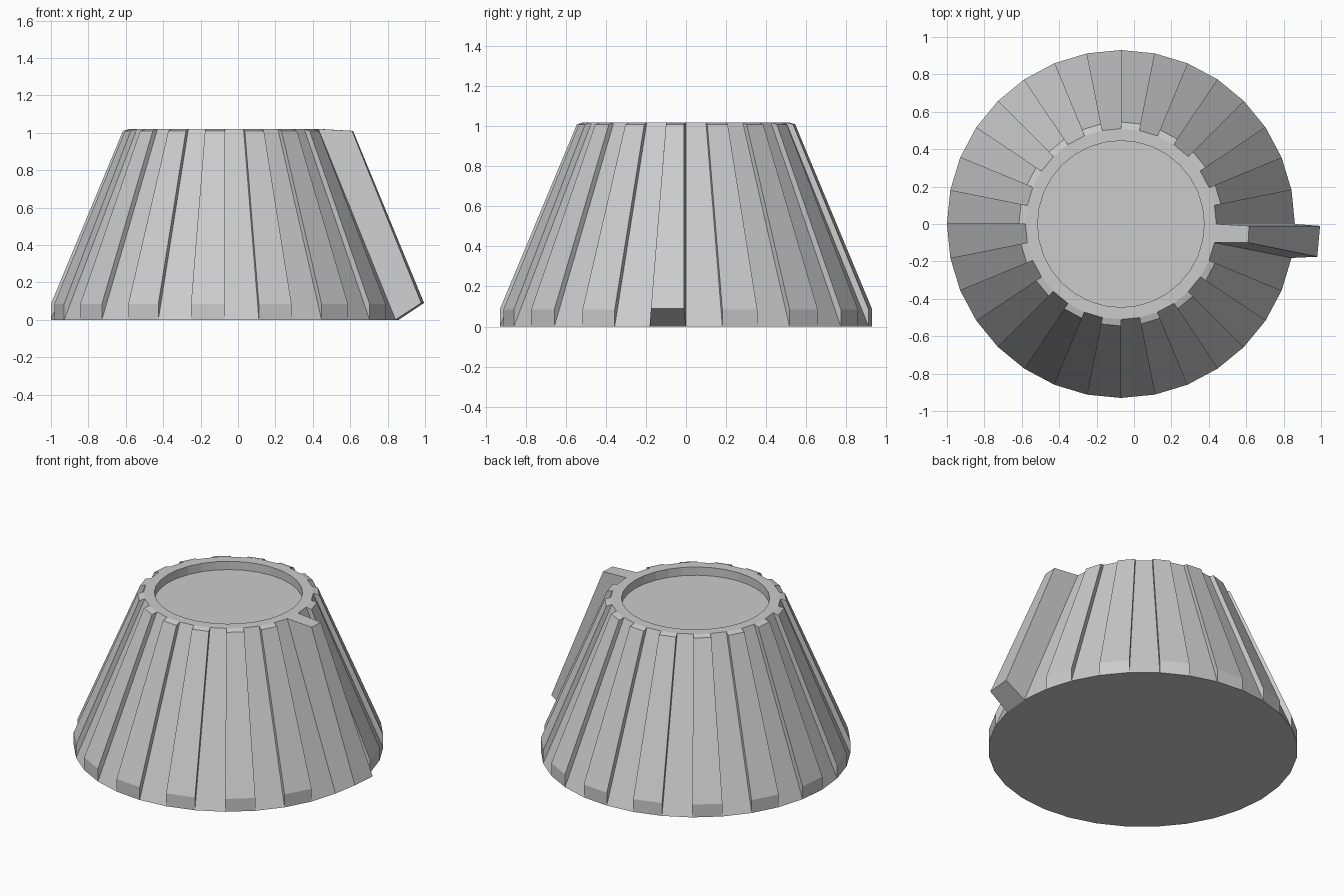
import bpy, bmesh
from math import cos, sin, pi, atan2
from mathutils import Vector

if "Cube" in bpy.data.objects:
    bpy.data.objects.remove(bpy.data.objects["Cube"])

N = 32            # sides of the knob
CX = -0.07        # knob axis; the pointer offsets it from the origin
H = 1.02

bm = bmesh.new()


def ring(r, z):
    return [bm.verts.new((CX + r * cos(2 * pi * i / N), r * sin(2 * pi * i / N), z))
            for i in range(N)]


def skin(a, b):
    return [bm.faces.new((a[i], a[(i + 1) % N], b[(i + 1) % N], b[i])) for i in range(N)]


# Tapered body with a shallow recessed cap
base, top = ring(0.93, 0), ring(0.51, H)
rim, floor = ring(0.445, H), ring(0.445, H - 0.055)
bm.faces.new(base[::-1])
sides = skin(base, top)
skin(top, rim)
skin(rim, floor)
bm.faces.new(floor)

# Every other side is a raised grip rib; the last one becomes the pointer
ribs = bmesh.ops.extrude_discrete_faces(bm, faces=sides[1::2])["faces"]
for f in ribs:
    c = f.calc_center_median()
    pointer = c.x > 0.5 and -0.12 < c.y < 0
    for v in f.verts:
        low = v.co.z < 0.5
        if pointer:
            right = v.co.y > -0.01
            if low:
                v.co = (0.995, -0.01, 0.09) if right else (0.98, -0.175, 0.09)
            else:
                v.co = (0.615, -0.01, 1.01) if right else (0.61, -0.1, 1.01)
        else:
            a = atan2(v.co.y, v.co.x - CX)
            r, z = (0.93, 0.085) if low else (0.545, 1.01)
            v.co = Vector((CX + r * cos(a), r * sin(a), z))

bmesh.ops.recalc_face_normals(bm, faces=bm.faces[:])
mesh = bpy.data.meshes.new("ribbed_knob")
bm.to_mesh(mesh)
bm.free()
knob = bpy.data.objects.new("ribbed_knob", mesh)
bpy.context.collection.objects.link(knob)
